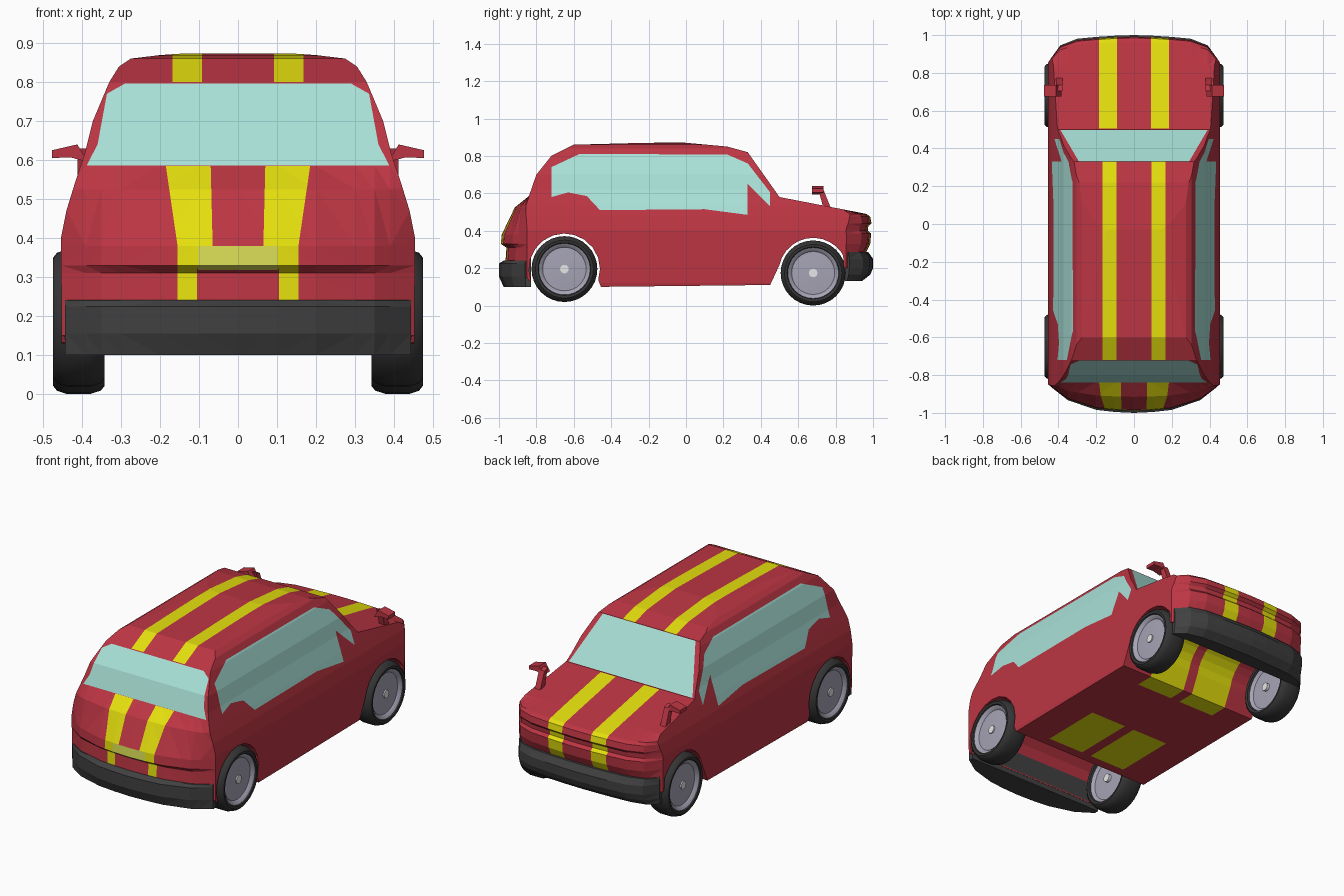
import bpy, bmesh, math
from mathutils import Vector

if "Cube" in bpy.data.objects:
    bpy.data.objects.remove(bpy.data.objects["Cube"])


def material(name, rgb):
    m = bpy.data.materials.new(name)
    m.diffuse_color = (*rgb, 1)
    m.use_nodes = True
    m.node_tree.nodes["Principled BSDF"].inputs["Base Color"].default_value = m.diffuse_color
    return m


RED = material("red_paint", (0.50, 0.036, 0.056))
YELLOW = material("yellow_stripe", (0.78, 0.74, 0.004))
GLASS = material("pale_glass", (0.40, 0.76, 0.69))
PLATE = material("pale_yellow_plate", (0.68, 0.70, 0.09))
DARK = material("dark_bumper", (0.052, 0.052, 0.052))
TYRE = material("black_tyre", (0.036, 0.036, 0.036))
RIM = material("grey_rim", (0.38, 0.37, 0.46))
HUB = material("white_hub", (0.85, 0.85, 0.85))


def finish(name, bm, mats):
    bmesh.ops.recalc_face_normals(bm, faces=bm.faces[:])
    me = bpy.data.meshes.new(name)
    bm.to_mesh(me)
    bm.free()
    for m in mats:
        me.materials.append(m)
    ob = bpy.data.objects.new(name, me)
    bpy.context.collection.objects.link(ob)
    return ob


def prism(profile, axis, lo, hi):
    """Extrude a 2D profile along axis 0 (profile is y,z) or axis 1 (profile is x,z)."""
    bm = bmesh.new()
    place = (lambda p, d: (d, p[0], p[1])) if axis == 0 else (lambda p, d: (p[0], d, p[1]))
    ends = [[bm.verts.new(place(p, d)) for p in profile] for d in (lo, hi)]
    for ring in ends:
        bm.faces.new(ring)
    n = len(profile)
    for k in range(n):
        q = (k + 1) % n
        bm.faces.new((ends[0][k], ends[0][q], ends[1][q], ends[1][k]))
    return bm


def arc(cy, cz, r, a0, a1, n=12):
    return [(cy + r * math.cos(math.radians(a0 + (a1 - a0) * k / n)),
             cz + r * math.sin(math.radians(a0 + (a1 - a0) * k / n))) for k in range(n + 1)]


# plan rounding of the nose and tail: (half width, share of overhang kept)
NOSE = [(0, 1), (0.15, 0.97), (0.3, 0.88), (0.39, 0.66), (0.46, 0.06)]
TAIL = [(0, 1), (0.1, 0.97), (0.2, 0.9), (0.35, 0.58), (0.46, 0.04)]
BEND = 0.84


def lerp(table, x):
    for (a, fa), (b, fb) in zip(table, table[1:]):
        if x <= b:
            return fa + (fb - fa) * (x - a) / (b - a)
    return table[-1][1]


def cut(bm, co, no, faces=None):
    faces = bm.faces[:] if faces is None else faces
    geom = set(faces)
    for f in faces:
        geom.update(f.edges)
        geom.update(f.verts)
    bmesh.ops.bisect_plane(bm, geom=list(geom), dist=1e-5, plane_co=co, plane_no=no)
    bm.normal_update()


def round_ends(bm):
    for s in (-1, 1):
        cut(bm, (0, s * BEND, 0), (0, 1, 0))
        for x in (0.1, 0.2, 0.3, 0.35, 0.39):
            cut(bm, (s * x, 0, 0), (1, 0, 0))
    cut(bm, (0, 0, 0), (1, 0, 0))
    for v in bm.verts:
        over = abs(v.co.y) - BEND
        if over > 0:
            keep = lerp(NOSE if v.co.y > 0 else TAIL, abs(v.co.x))
            v.co.y = math.copysign(BEND + over * keep, v.co.y)
    bmesh.ops.triangulate(bm, faces=bm.faces[:])
    bm.normal_update()


def inside(poly, u, v):
    hit = False
    for (ax, ay), (bx, by) in zip(poly, poly[1:] + poly[:1]):
        if (ay > v) != (by > v) and u < ax + (v - ay) * (bx - ax) / (by - ay):
            hit = not hit
    return hit


def paint(bm, poly, i, j, index, test):
    """Cut a polygon (in axes i, j) into the faces that pass the test and colour it."""
    for s in ((1, -1) if i == 0 else (1,)):
        pts = [(s * u, v) for u, v in poly]
        chosen = lambda: [f for f in bm.faces if test(f.normal, f.calc_center_median())]
        for a, b in zip(pts, pts[1:] + pts[:1]):
            co, no = Vector(), Vector()
            co[i], co[j] = a
            no[i], no[j] = a[1] - b[1], b[0] - a[0]
            cut(bm, co, no.normalized(), chosen())
        for f in chosen():
            c = f.calc_center_median()
            if inside(pts, c[i], c[j]):
                f.material_index = index


# body: side outline with wheel arches, trimmed by the front outline
side = ([(-0.965, 0.24), (-0.96, 0.15)] + arc(-0.65, 0.195, 0.19, 200, -18)
        + [(-0.455, 0.10), (0.45, 0.11)] + arc(0.68, 0.177, 0.185, 168, 8)
        + [(0.96, 0.2), (0.96, 0.28), (0.985, 0.33), (0.99, 0.385), (0.972, 0.4), (0.975, 0.425),
           (0.992, 0.44), (0.985, 0.475), (0.965, 0.49), (0.5, 0.58), (0.33, 0.82), (0.22, 0.85),
           (-0.03, 0.873), (-0.3, 0.868), (-0.6, 0.86), (-0.72, 0.80), (-0.80, 0.70), (-0.84, 0.585),
           (-0.915, 0.525), (-0.985, 0.38), (-0.99, 0.33), (-0.96, 0.31)])
half = [(0.44, 0.05), (0.452, 0.12), (0.454, 0.40), (0.44, 0.47), (0.42, 0.535), (0.392, 0.62),
        (0.372, 0.70), (0.33, 0.80), (0.305, 0.84), (0.275, 0.86), (0.2, 0.869), (0.1, 0.876)]
body = finish("car_body", prism(side, 0, -0.6, 0.6), [])
trim = finish("body_trim", prism(half + [(-x, z) for x, z in reversed(half)], 1, -1.2, 1.2), [])
trim.hide_render = True
mod = body.modifiers.new("trim", 'BOOLEAN')
mod.operation, mod.solver, mod.object = 'INTERSECT', 'EXACT', trim
bpy.context.view_layer.objects.active = body
bpy.ops.object.modifier_apply(modifier="trim")
bpy.data.objects.remove(trim)

bm = bmesh.new()
bm.from_mesh(body.data)
round_ends(bm)
for f in bm.faces:
    f.material_index = 0


def box(a, b, c, d):
    return [(a, c), (b, c), (b, d), (a, d)]


up = lambda n, c: n.z > 0.2
down = lambda n, c: n.z < -0.15
tail = lambda n, c: n.y < -0.2 and c.y < -0.7
nose = lambda n, c: n.y > 0.2 and c.y > 0.86
flank = lambda n, c: abs(n.x) > 0.6
# stripes
paint(bm, box(0.092, 0.168, -0.72, 0.33), 0, 1, 1, up)
paint(bm, box(0.09, 0.185, 0.505, 1.02), 0, 1, 1, up)
paint(bm, box(0.09, 0.182, 0.2, 0.5), 0, 2, 1, nose)
paint(bm, [(0.07, 0.585), (0.185, 0.585), (0.155, 0.38), (0.155, 0.2), (0.105, 0.2),
           (0.105, 0.32), (0.065, 0.38)], 0, 2, 1, tail)
paint(bm, box(0.03, 0.26, -0.40, -0.04), 0, 1, 1, down)
paint(bm, box(0.03, 0.26, 0.345, 0.6), 0, 1, 1, down)
# number plate panel
paint(bm, box(0, 0.102, 0.318, 0.38), 0, 2, 3, tail)
# windscreen and rear window
paint(bm, [(0, 0.582), (0.39, 0.582), (0.292, 0.818), (0, 0.818)], 0, 2, 2,
      lambda n, c: n.y > 0.5 and 0.2 < c.y < 0.6)
paint(bm, [(0, 0.586), (0.388, 0.586), (0.36, 0.64), (0.336, 0.77), (0.29, 0.796), (0, 0.796)],
      0, 2, 2, tail)
# side windows and front quarter lights
paint(bm, [(-0.72, 0.58), (-0.63, 0.605), (-0.53, 0.585), (-0.46, 0.51), (0.1, 0.515), (0.33, 0.485),
           (0.33, 0.76), (0.22, 0.808), (-0.57, 0.81), (-0.72, 0.74)], 1, 2, 2, flank)
paint(bm, [(0.33, 0.65), (0.45, 0.53), (0.45, 0.605), (0.33, 0.76)], 1, 2, 2, flank)
bm.to_mesh(body.data)
bm.free()
for m in (RED, YELLOW, GLASS, PLATE):
    body.data.materials.append(m)
body.data.shade_flat()

# bumpers
for name, prof in (
    ("rear_bumper", [(-0.83, 0.10), (-0.975, 0.10), (-1.0, 0.155), (-1.0, 0.225), (-0.975, 0.24),
                     (-0.83, 0.26)]),
    ("front_bumper", [(0.85, 0.135), (0.94, 0.13), (0.985, 0.165), (1.0, 0.2), (1.0, 0.25),
                      (0.975, 0.285), (0.865, 0.295)])):
    bm = prism(prof, 0, -0.443, 0.443)
    round_ends(bm)
    finish(name, bm, [DARK])

# door mirrors: stalk and head
for s, tag in ((1, "right"), (-1, "left")):
    finish(tag + "_mirror_stalk", prism([(0.735, 0.52), (0.775, 0.52), (0.735, 0.62), (0.705, 0.63)], 0,
                                        s * 0.378, s * 0.412), [RED])
    finish(tag + "_mirror_head", prism([(s * x, z) for x, z in (
        (0.385, 0.595), (0.412, 0.64), (0.477, 0.625), (0.477, 0.605), (0.43, 0.607))],
        1, 0.675, 0.735), [RED])


def lathe(name, profile, cy, cz, r, s, mat):
    """Spin (radius, x) points about a wheel axle."""
    bm = bmesh.new()
    vs = [bm.verts.new((s * x, cy, cz + rad * r)) for rad, x in profile]
    es = [bm.edges.new(p) for p in zip(vs, vs[1:])]
    bmesh.ops.spin(bm, geom=vs + es, cent=(0, cy, cz), axis=(1, 0, 0), angle=2 * math.pi, steps=32)
    bmesh.ops.remove_doubles(bm, verts=bm.verts[:], dist=1e-5)
    ob = finish(name, bm, [mat])
    bpy.ops.object.select_all(action='DESELECT')
    ob.select_set(True)
    bpy.context.view_layer.objects.active = ob
    bpy.ops.object.shade_smooth_by_angle(angle=math.radians(35))


# wheels
tyre = [(0.77, 0.36), (0.80, 0.345), (0.88, 0.342), (0.95, 0.352), (1, 0.38), (1, 0.438), (0.95, 0.464),
        (0.88, 0.474), (0.80, 0.472), (0.77, 0.462), (0.77, 0.36)]
rim = [(0, 0.365), (0.68, 0.37), (0.78, 0.356), (0.78, 0.466), (0.70, 0.458), (0.66, 0.45),
       (0.2, 0.455), (0, 0.455)]
hub = [(0, 0.35), (0.13, 0.35), (0.13, 0.462), (0, 0.462)]
for end, cy, cz, r in (("rear", -0.65, 0.195, 0.176), ("front", 0.68, 0.174, 0.174)):
    for s, tag in ((1, "right"), (-1, "left")):
        for part, prof, mat in (("tyre", tyre, TYRE), ("rim", rim, RIM), ("hub", hub, HUB)):
            lathe(f"{end}_{tag}_{part}", prof, cy, cz, r, s, mat)
